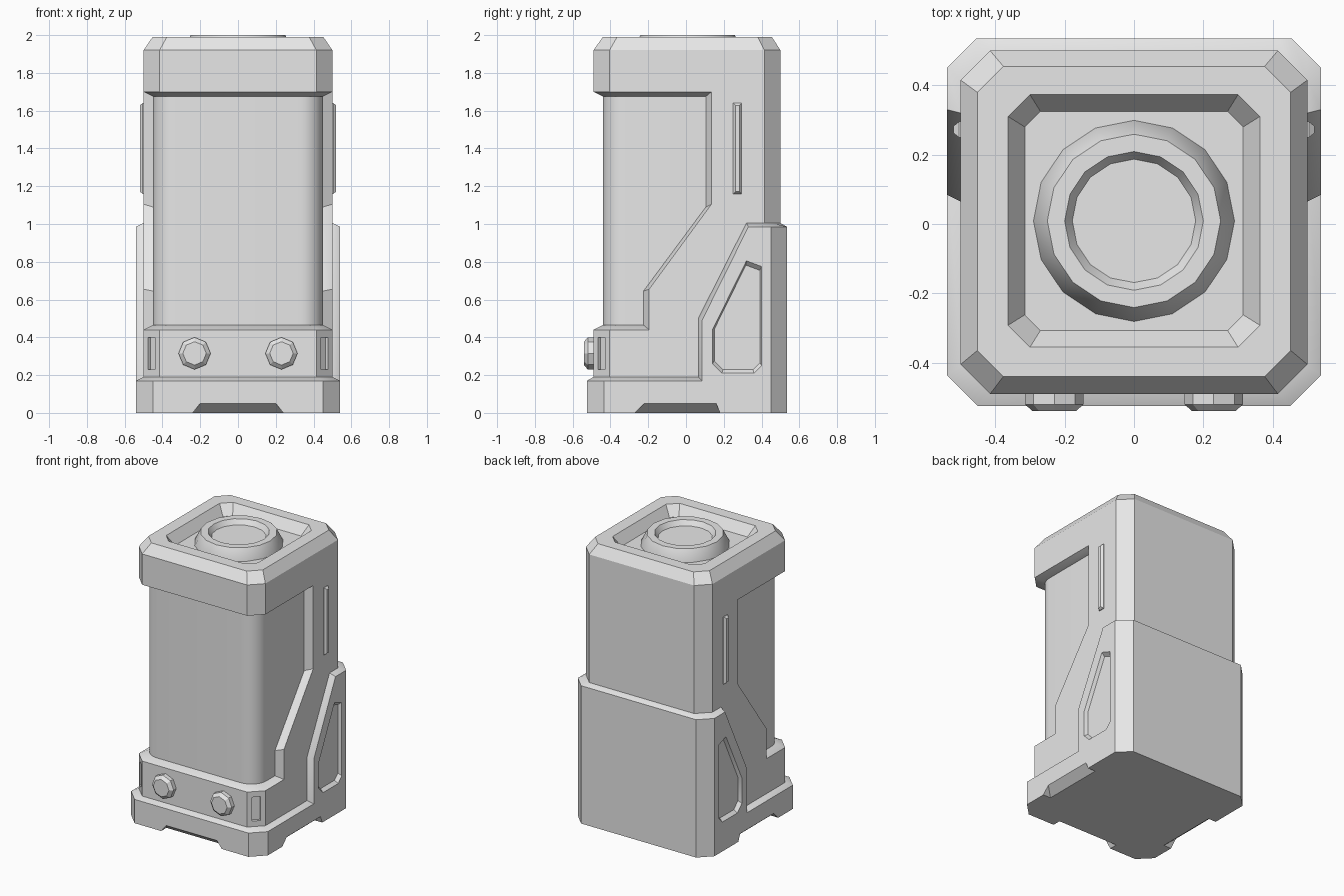
import bpy, bmesh, math
from mathutils import Matrix

if "Cube" in bpy.data.objects:
    bpy.data.objects.remove(bpy.data.objects["Cube"])

grey = bpy.data.materials.new("grey")
grey.use_nodes = True
grey.diffuse_color = (0.8, 0.8, 0.8, 1)
grey.node_tree.nodes["Principled BSDF"].inputs["Base Color"].default_value = (0.8, 0.8, 0.8, 1)


def loft(name, rings):
    """Closed solid skinned over rings that share a point count."""
    bm = bmesh.new()
    rows = [[bm.verts.new(p) for p in ring] for ring in rings]
    n = len(rows[0])
    for a, b in zip(rows, rows[1:]):
        for i in range(n):
            j = (i + 1) % n
            bm.faces.new((a[i], a[j], b[j], b[i]))
    bm.faces.new(rows[0])
    bm.faces.new(rows[-1])
    bmesh.ops.remove_doubles(bm, verts=bm.verts, dist=0.0005)
    bmesh.ops.recalc_face_normals(bm, faces=bm.faces)
    mesh = bpy.data.meshes.new(name)
    bm.to_mesh(mesh)
    bm.free()
    mesh.materials.append(grey)
    obj = bpy.data.objects.new(name, mesh)
    bpy.context.collection.objects.link(obj)
    return obj


def octagon(x, y0, y1, c, z):
    """Horizontal rectangle with cut corners."""
    return [(x - c, y0, z), (x, y0 + c, z), (x, y1 - c, z), (x - c, y1, z),
            (c - x, y1, z), (-x, y1 - c, z), (-x, y0 + c, z), (c - x, y0, z)]


def circle(r, z, n):
    return [(r * math.sin(k * math.tau / n), r * math.cos(k * math.tau / n), z) for k in range(n)]


def across(name, sections):
    """Side profiles (x, [(y, z)...]) skinned from +x and mirrored to -x."""
    both = sections + [(-x, p) for x, p in reversed(sections)]
    return loft(name, [[(x, y, z) for y, z in p] for x, p in both])


def cut(target, cutters):
    for c in cutters:
        c.hide_render = True
        mod = target.modifiers.new("cut", 'BOOLEAN')
        mod.operation, mod.object, mod.solver = 'DIFFERENCE', c, 'EXACT'
        bpy.context.view_layer.objects.active = target
        bpy.ops.object.modifier_apply(modifier=mod.name)


parts = []

# Cap with sloped underside, chamfered rim and sunken top
parts.append(loft("cap", [
    octagon(0.45, -0.44, 0.45, 0.065, 1.675),
    octagon(0.5, -0.49, 0.5, 0.085, 1.7),
    octagon(0.5, -0.49, 0.5, 0.085, 1.92),
    octagon(0.452, -0.44, 0.455, 0.075, 1.99),
    octagon(0.363, -0.355, 0.373, 0.063, 1.99),
    octagon(0.315, -0.307, 0.325, 0.045, 1.92)]))

# Ring on the cap
ring = loft("top_ring", [circle(r, z, 16) for r, z in
                         ((0.29, 1.91), (0.29, 1.92), (0.25, 2.0), (0.2, 2.0), (0.178, 1.965))])
ring.data.transform(Matrix.Translation((0, 0.009, 0)))
parts.append(ring)

# Round-cornered tank
outline, rad, seg = [], 0.12, 8
for cx, start in ((0.45 - rad, -90), (rad - 0.45, 180)):
    arc = [math.radians(start + 90 * k / seg) for k in range(seg + 1)]
    pts = [(cx + rad * math.cos(a), -0.44 + rad + rad * math.sin(a)) for a in arc]
    outline += pts if cx > 0 else [(0.45, 0.2), (-0.45, 0.2)] + pts
parts.append(loft("tank", [[(x, y, z) for x, y in outline] for z in (0.4, 1.75)]))

# Front band below the tank, with slots in its cut corners
band = loft("front_band", [
    octagon(0.5, -0.49, 0.3, 0.085, 0.1),
    octagon(0.5, -0.49, 0.3, 0.085, 0.44),
    octagon(0.45, -0.44, 0.3, 0.065, 0.465)])
slots = []
for s in (1, -1):
    slot = loft("slot_cutter", [[(u, v, z) for u, v in
                ((-0.027, -0.02), (0.027, -0.02), (0.027, 0.05), (-0.027, 0.05))] for z in (0.23, 0.4)])
    slot.data.transform(Matrix.Translation((s * 0.4575, -0.4475, 0))
                        @ Matrix.Rotation(math.radians(180 + s * 45), 4, 'Z'))
    slots.append(slot)
cut(band, slots)
parts.append(band)


# Back body with stepped, bevelled side panels
def panel(d, back):
    return [(-0.195 - d, 0.1), (-0.195 - d, 0.655 - d / 3), (0.135 - d, 1.105 - d / 2),
            (0.135 - d, 1.9), (back, 1.9), (back, 0.1)]


parts.append(across("back_body", [(0.5, panel(0, 0.415)), (0.45, panel(0.03, 0.465)),
                                  (0.415, panel(0.03, 0.5))]))


# Lower back casing, bevelled along its top and front edges
def casing(d, top_back, top_z, back):
    return [(0.085 - d, 0), (0.085 - d, 0.49 + d / 2), (0.33 - d / 2, 0.985 + d),
            (top_back, top_z), (back, 0.985), (back, 0)]


lower = across("lower_casing", [
    (0.54, casing(0, 0.45, 0.985, 0.45)), (0.5, casing(0.02, 0.415, 1.005, 0.49)),
    (0.455, casing(0.02, 0.46, 1.005, 0.535)), (0.415, casing(0.02, 0.5, 1.005, 0.535))])

# Base plinth
base = loft("base", [
    octagon(0.54, -0.525, 0.3, 0.09, 0), octagon(0.54, -0.525, 0.3, 0.09, 0.17),
    octagon(0.5, -0.49, 0.27, 0.08, 0.19)])

# Sloped notches under the base edges
front_notch = loft("notch_cutter", [
    [(-0.28, -0.565, -0.05), (0.28, -0.565, -0.05), (0.28, -0.405, -0.05), (-0.28, -0.405, -0.05)],
    [(-0.2, -0.565, 0.05), (0.2, -0.565, 0.05), (0.2, -0.525, 0.05), (-0.2, -0.525, 0.05)]])
notches = []
for s in (1, -1):
    notches.append(loft("notch_cutter", [
        [(s * x, y, z) for x, y in ((0.58, y0), (0.58, y1), (inner, y1), (inner, y0))]
        for y0, y1, inner, z in ((-0.32, 0.2, 0.42, -0.05), (-0.22, 0.16, 0.54, 0.05))]))
cut(base, [front_notch] + notches)

# Sunken panels in the casing sides
outline = [(0.14, 0.26), (0.14, 0.44), (0.32, 0.805), (0.40, 0.775),
           (0.40, 0.25), (0.36, 0.21), (0.19, 0.21)]
pockets = [loft("pocket_cutter", [
    [(s * x, 0.28 + (y - 0.28) * k, 0.48 + (z - 0.48) * k) for y, z in outline]
    for x, k in ((0.515, 0.93), (0.54, 1), (0.56, 1.05))]) for s in (1, -1)]
cut(lower, notches + pockets)
parts += [lower, base]

# Raised bars on the upper sides, and knobs on the band
for s, side in ((1, "left"), (-1, "right")):
    parts.append(loft(side + "_bar", [
        [(s * x, y, z) for y, z in ((0.25 + i, 1.16 + i), (0.295 - i, 1.16 + i),
                                    (0.295 - i, 1.64 - i), (0.25 + i, 1.64 - i))]
        for x, i in ((0.49, 0), (0.505, 0), (0.52, 0.012))]))
    knob = loft(side + "_knob", [circle(r, z, 8) for r, z in
                                 ((0.085, 0), (0.085, 0.04), (0.062, 0.06))])
    knob.data.transform(Matrix.Translation((s * 0.23, -0.48, 0.315)) @ Matrix.Rotation(math.pi / 2, 4, 'X'))
    parts.append(knob)

for c in slots + notches + pockets + [front_notch]:
    bpy.data.objects.remove(c)

# Smooth the curved walls, keep the edges sharp
bpy.ops.object.select_all(action='DESELECT')
for p in parts:
    p.select_set(True)
bpy.context.view_layer.objects.active = parts[0]
bpy.ops.object.shade_smooth_by_angle(angle=math.radians(30))
